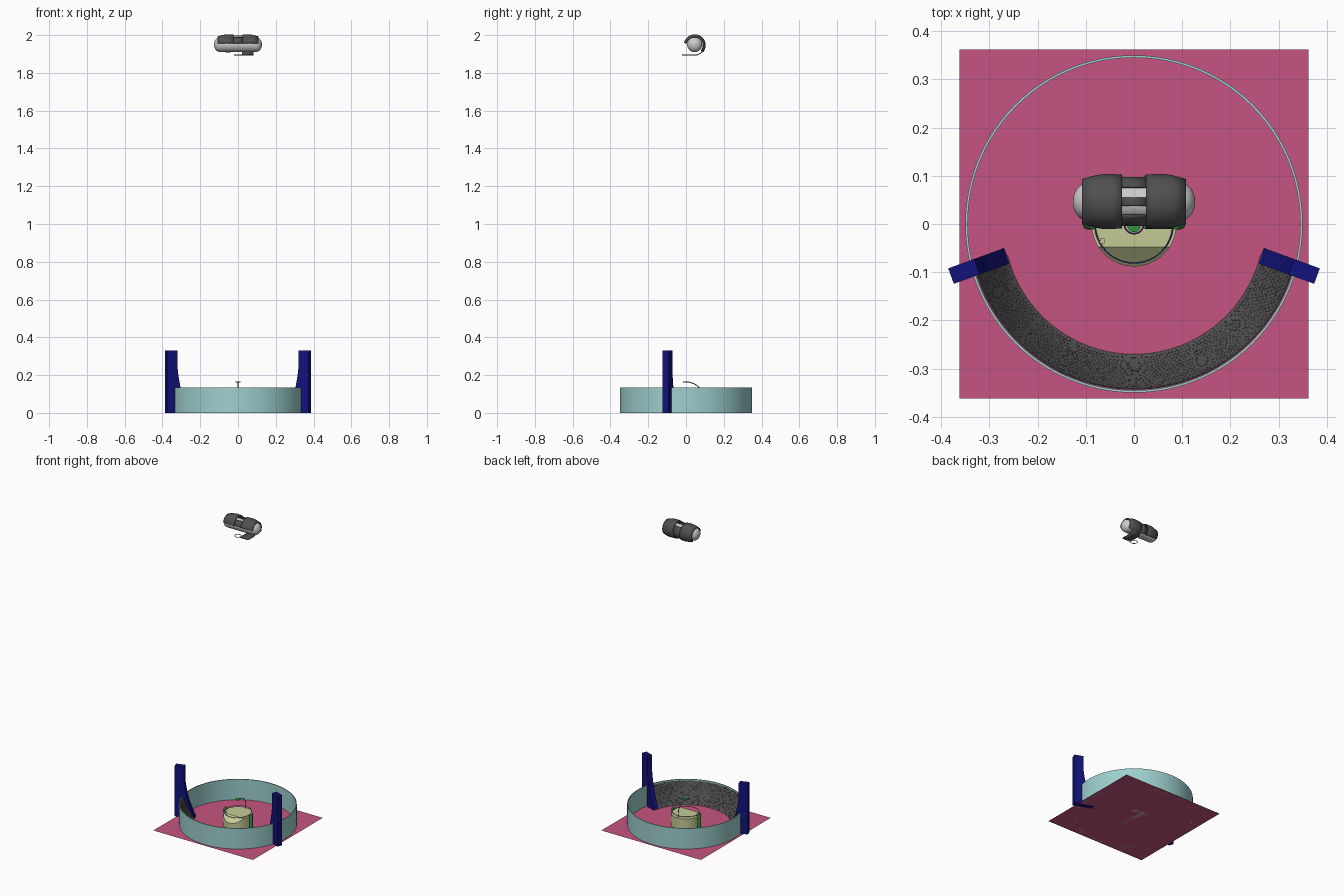
import bpy, bmesh, math
from mathutils import Vector, Matrix

if "Cube" in bpy.data.objects:
    bpy.data.objects.remove(bpy.data.objects["Cube"])

def mat(name, c):
    m = bpy.data.materials.new(name)
    m.diffuse_color = (*c, 1)
    m.use_nodes = True
    m.node_tree.nodes["Principled BSDF"].inputs["Base Color"].default_value = m.diffuse_color
    return m

PINK = mat("pink", (0.56, 0.09, 0.22))
AQUA = mat("aqua", (0.34, 0.63, 0.62))
NAVY = mat("navy", (0.006, 0.006, 0.2))
DARK = mat("dark_grey", (0.08, 0.08, 0.08))
KHAKI = mat("khaki", (0.56, 0.6, 0.3))
GREEN = mat("green", (0.03, 0.3, 0.05))
BLUE = mat("blue", (0.05, 0.07, 0.4))
PURPLE = mat("purple", (0.2, 0.03, 0.3))

def finish(bm, name, m=None, smooth=False):
    bmesh.ops.recalc_face_normals(bm, faces=bm.faces)
    me = bpy.data.meshes.new(name)
    bm.to_mesh(me)
    bm.free()
    ob = bpy.data.objects.new(name, me)
    bpy.context.collection.objects.link(ob)
    if m:
        me.materials.append(m)
    if smooth:
        bpy.ops.object.select_all(action='DESELECT')
        ob.select_set(True)
        bpy.context.view_layer.objects.active = ob
        bpy.ops.object.shade_smooth_by_angle(angle=math.radians(35))
    return ob

def lathe(name, prof, m, n=64, closed=False, loc=(0, 0, 0)):
    bm = bmesh.new()
    pts = prof + prof[:1] if closed else prof
    vs = [bm.verts.new((r, 0, z)) for r, z in pts]
    es = [bm.edges.new(p) for p in zip(vs, vs[1:])]
    bmesh.ops.spin(bm, geom=vs + es, cent=(0, 0, 0), axis=(0, 0, 1), angle=math.tau, steps=n)
    bmesh.ops.remove_doubles(bm, verts=bm.verts, dist=1e-5)
    bmesh.ops.translate(bm, verts=bm.verts, vec=loc)
    return finish(bm, name, m, True)

def tube(name, pts, r, m, cyclic=False):
    cu = bpy.data.curves.new(name, 'CURVE')
    cu.dimensions = '3D'
    cu.bevel_depth, cu.bevel_resolution, cu.use_fill_caps = r, 2, True
    sp = cu.splines.new('POLY')
    sp.points.add(len(pts) - 1)
    for p, q in zip(sp.points, pts):
        p.co = (*q, 1)
    sp.use_cyclic_u = cyclic
    cu.materials.append(m)
    ob = bpy.data.objects.new(name, cu)
    bpy.context.collection.objects.link(ob)

def circle(r, z, cy=0, tilt=0, n=48):
    return [(r * math.cos(math.tau * i / n), cy + r * math.sin(math.tau * i / n),
             z + tilt * r * math.sin(math.tau * i / n)) for i in range(n)]

# Floor sheet
bm = bmesh.new()
bmesh.ops.create_grid(bm, x_segments=1, y_segments=1, size=0.362)
finish(bm, "floor", PINK)

# Thin round enclosure
lathe("enclosure_ring", [(0.35, 0), (0.35, 0.135), (0.345, 0.135), (0.345, 0)], AQUA, 96, True)

# Curved brick bank: rows of small blocks following a concave ramp
def ramp(t):
    return 0.270 + 0.071 * t ** 0.85, 0.128 * t ** 1.15

bm = bmesh.new()
rows, cols, a0, a1 = 14, 90, math.radians(-166), math.radians(-14)
step = (a1 - a0) / cols
for i in range(rows):
    r0, z0 = ramp(i / rows)
    r1, z1 = ramp((i + 0.97) / rows)
    nrm = Vector((z0 - z1, r1 - r0)).normalized() * 0.003
    for j in range(cols):
        s = a0 + step * (j + (0.5 if i % 2 else 0))
        e = min(s + step * 0.97, a1)
        vs = []
        for a in (s, e):
            for r, z in ((r0, z0), (r1, z1), (r1 - nrm.x, z1 - nrm.y), (r0 - nrm.x, z0 - nrm.y)):
                vs.append(bm.verts.new((r * math.cos(a), r * math.sin(a), max(z, 0.0005))))
        for f in ((0, 1, 2, 3), (7, 6, 5, 4), (0, 4, 5, 1), (1, 5, 6, 2), (2, 6, 7, 3), (3, 7, 4, 0)):
            bm.faces.new([vs[k] for k in f])
finish(bm, "brick_bank", DARK)

# End pillars with a concave flared foot
prof = [(0, 0), (0.012, 0.03), (0.025, 0.065), (0.039, 0.1), (0.05, 0.14), (0.058, 0.18),
        (0.064, 0.22), (0.066, 0.25), (0.066, 0.33), (0.123, 0.33), (0.123, 0)]
for side, name in ((1, "right_pillar"), (-1, "left_pillar")):
    bm = bmesh.new()
    f = bm.faces.new([bm.verts.new((s, -0.017, z)) for s, z in prof])
    ext = bmesh.ops.extrude_face_region(bm, geom=[f])
    bmesh.ops.translate(bm, vec=(0, 0.034, 0), verts=[v for v in ext['geom'] if isinstance(v, bmesh.types.BMVert)])
    bmesh.ops.transform(bm, verts=bm.verts, matrix=Matrix.Diagonal((side, 1, 1, 1)) @
                        Matrix.Translation((0.264, -0.066, 0)) @ Matrix.Rotation(math.radians(-20), 4, 'Z'))
    finish(bm, name, NAVY)

# Central drum with a sloped front cut
bm = bmesh.new()
bmesh.ops.create_cone(bm, cap_ends=True, segments=64, radius1=0.088, radius2=0.088, depth=0.075,
                      matrix=Matrix.Translation((0, 0, 0.0375)))
cut = bmesh.ops.bisect_plane(bm, geom=bm.verts[:] + bm.edges[:] + bm.faces[:], plane_co=(0, -0.048, 0.075),
                             plane_no=(0, -0.035, 0.04), clear_outer=True)
bmesh.ops.contextual_create(bm, geom=[e for e in cut['geom_cut'] if isinstance(e, bmesh.types.BMEdge)])
finish(bm, "drum", KHAKI, True)
tube("drum_hoop", circle(0.081, 0.083, tilt=0.05), 0.0015, BLUE, True)
bm = bmesh.new()
bmesh.ops.create_cube(bm, size=0.01, matrix=Matrix.Translation((-0.066, -0.035, 0.077)))
finish(bm, "drum_button", KHAKI)

# Green side arms and gooseneck spout
for side, name in ((1, "right_arm"), (-1, "left_arm")):
    tube(name, [(side * x, -0.001, z) for x, z in
                ((0.096, 0), (0.097, 0.05), (0.094, 0.075), (0.086, 0.085))], 0.010, GREEN)
tube("spout", [(0, 0.08, 0.06), (0, 0.08, 0.11), (0, 0.075, 0.127), (0, 0.062, 0.143),
               (0, 0.04, 0.156), (0, 0.015, 0.163), (0, -0.015, 0.164)], 0.0025, GREEN)
lathe("spout_rose", [(0, 0.162), (0.014, 0.162), (0.014, 0.166), (0, 0.166)], GREEN, 24, loc=(0, -0.003, 0))

# Floating pod: dark C-shaped shell around a pale capsule
CY, CZ = 0.046, 1.946
bm = bmesh.new()
angs = list(range(-40, 169, 4))
parts = [[(0.025, 0.054), (0.045, 0.055), (0.062, 0.0555), (0.082, 0.052), (0.107, 0.045)],
         [(-0.025, 0.049), (0.025, 0.049)]]
parts.append([(-x, r) for x, r in parts[0]])
for k, part in enumerate(parts):
    grid = [[bm.verts.new((x, CY + r * math.cos(math.radians(a)), CZ + r * math.sin(math.radians(a))))
             for a in angs] for x, r in part]
    for g, h in zip(grid, grid[1:]):
        for j, a in enumerate(angs[:-1]):
            # two window slots in the waist
            if k == 1 and (52 <= a < 80 or 100 <= a < 124):
                continue
            bm.faces.new((g[j], h[j], h[j + 1], g[j + 1]))
shell = finish(bm, "pod_shell", DARK, True)
mod = shell.modifiers.new("thickness", 'SOLIDIFY')
mod.thickness, mod.offset = 0.005, 0

# Pale capsule inside the shell
R = 0.040
dome = [(R * math.cos(math.radians(t)), 0.094 + 0.033 * math.sin(math.radians(t))) for t in range(0, 91, 10)]
core = lathe("pod_core", [(r, -z) for r, z in reversed(dome)] + dome, None, 40)
core.matrix_world = Matrix.Translation((0, CY, CZ + 0.004)) @ Matrix.Rotation(math.pi / 2, 4, 'Y')

# Hanging strap under the pod with a small ring
bm = bmesh.new()
path = [(CY + 0.052 * math.cos(math.radians(a)), CZ + 0.052 * math.sin(math.radians(a)))
        for a in range(0, -91, -9)] + [(0.02, 1.894), (-0.01, 1.894)]
cols2 = [[bm.verts.new((x, y, z)) for y, z in path] for x in (0.022, 0.082)]
for j in range(len(path) - 1):
    bm.faces.new((cols2[0][j], cols2[1][j], cols2[1][j + 1], cols2[0][j + 1]))
strap = finish(bm, "pod_strap", DARK, True)
mod = strap.modifiers.new("thickness", 'SOLIDIFY')
mod.thickness, mod.offset = 0.005, 0
tube("pod_ring", circle(0.02, 1.895, 0), 0.0018, PURPLE, True)
